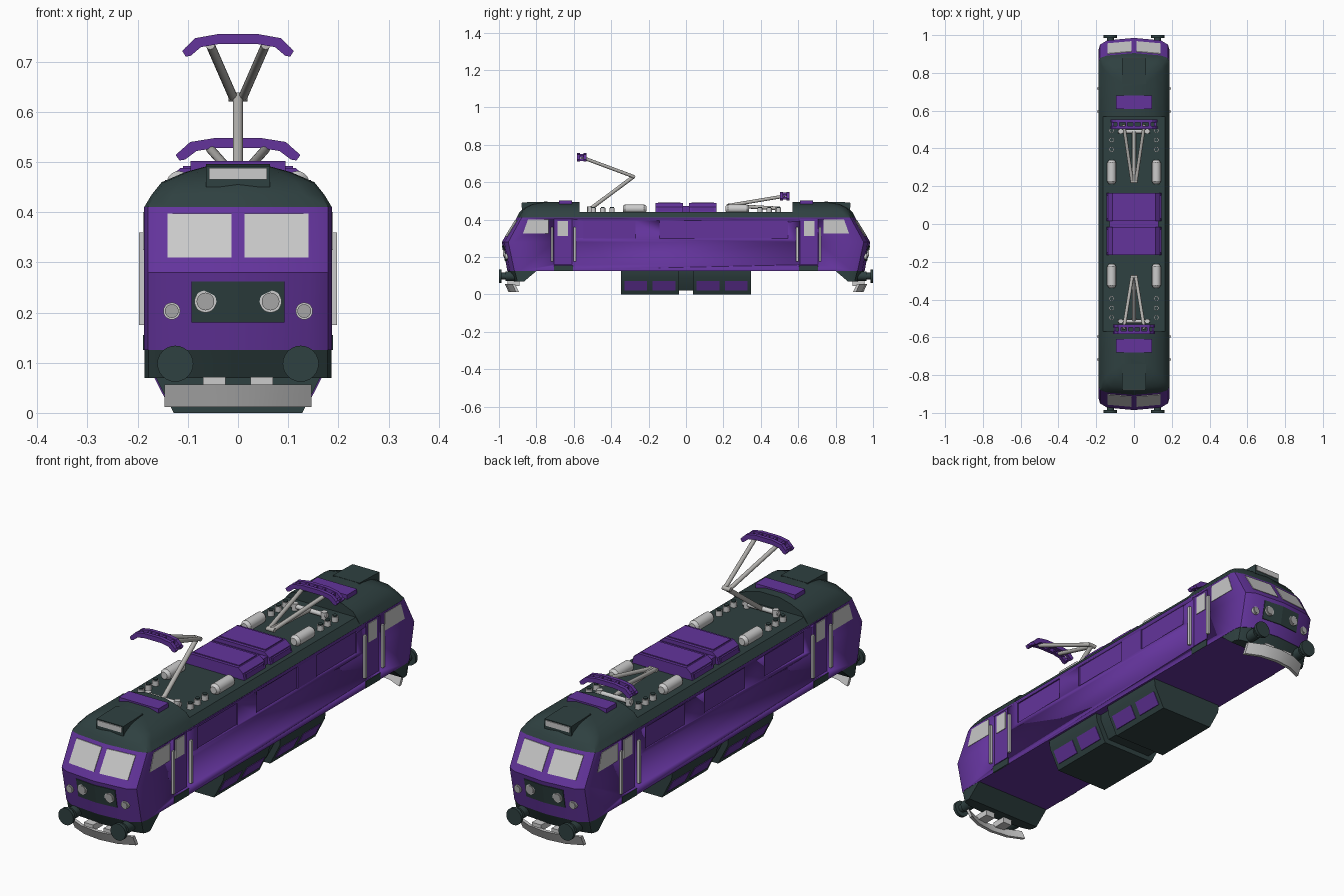
import bpy, bmesh, math
from mathutils import Vector

cube = bpy.data.objects.get("Cube")
if cube:
    bpy.data.objects.remove(cube, do_unlink=True)


def material(name, rgb, rough=0.6):
    m = bpy.data.materials.new(name)
    m.use_nodes = True
    m.diffuse_color = (*rgb, 1)
    bsdf = next(n for n in m.node_tree.nodes if n.type == "BSDF_PRINCIPLED")
    bsdf.inputs["Base Color"].default_value = (*rgb, 1)
    bsdf.inputs["Roughness"].default_value = rough
    return m


PURPLE = material("purple", (0.125, 0.034, 0.33))
GREEN = material("dark_green", (0.028, 0.052, 0.052))
LIGHT = material("light_grey", (0.6, 0.6, 0.6))
GLASS = material("window_grey", (0.58, 0.58, 0.58))
LAMP = material("lamp_grey", (0.38, 0.38, 0.38))
METAL = material("arm_grey", (0.45, 0.44, 0.42))


def finish(name, bm, mat, mirror=""):
    """Turn a bmesh into an object, mirrored over the named axes."""
    bmesh.ops.recalc_face_normals(bm, faces=bm.faces)
    me = bpy.data.meshes.new(name)
    bm.to_mesh(me)
    bm.free()
    me.materials.append(mat)
    me.shade_smooth()
    me.set_sharp_from_angle(angle=math.radians(32))
    ob = bpy.data.objects.new(name, me)
    bpy.context.collection.objects.link(ob)
    if mirror:
        mod = ob.modifiers.new("mirror", "MIRROR")
        mod.use_axis = ("x" in mirror, "y" in mirror, False)
        mod.use_mirror_merge = False
    return ob


def add_loft(bm, rings):
    loops = [[bm.verts.new(p) for p in r] for r in rings]
    n = len(loops[0])
    for a, b in zip(loops, loops[1:]):
        for i in range(n):
            bm.faces.new((a[i], a[(i + 1) % n], b[(i + 1) % n], b[i]))
    bm.faces.new(loops[0])
    bm.faces.new(loops[-1])


def loft(name, rings, mat, mirror=""):
    bm = bmesh.new()
    add_loft(bm, rings)
    return finish(name, bm, mat, mirror)


def prism_y(name, profile, y0, y1, mat, mirror=""):
    return loft(name, [[(x, y, z) for x, z in profile] for y in (y0, y1)], mat, mirror)


def box(name, x, y, z, mat, mirror=""):
    ring = [(x[0], z[0]), (x[1], z[0]), (x[1], z[1]), (x[0], z[1])]
    return prism_y(name, ring, *y, mat, mirror)


def tube(name, a, b, r, mat, mirror="", sides=16, r2=None):
    a, b = Vector(a), Vector(b)
    rot = (b - a).to_track_quat("Z", "Y")
    rings = [[p + rot @ Vector((q * math.cos(t), q * math.sin(t), 0))
              for t in (math.tau * i / sides for i in range(sides))]
             for p, q in ((a, r), (b, r2 or r))]
    return loft(name, rings, mat, mirror)


def both_sides(half):
    """Mirror a list of (x, y) from +x to -x, closing the outline."""
    return half + [(-x, y) for x, y in reversed(half) if x > 0]


def nose(w, yc, ys):
    """Rounded end outline from the side wall to the centre line."""
    return [(w, ys), (w * 0.96, ys + (yc - ys) * 0.42), (w * 0.76, yc - 0.013), (0, yc)]


# Body shell with a nose at both ends
LEVELS = [(0.125, 0.955, 0.89), (0.28, 0.985, 0.925), (0.41, 0.905, 0.86)]
shell = []
for z, yc, ys in LEVELS:
    end = both_sides(nose(0.187, yc, ys))
    shell.append([(x, y, z) for x, y in end] + [(x, -y, z) for x, y in reversed(end)])
body = loft("body", shell, PURPLE)

# Recessed side panels and doors
bm = bmesh.new()
for side in (-1, 1):
    for y0, y1, z0, z1 in [(-0.545, -0.27, 0.30, 0.395), (-0.142, 0.142, 0.30, 0.395),
                           (0.27, 0.545, 0.30, 0.395), (0.61, 0.705, 0.16, 0.403),
                           (-0.705, -0.61, 0.16, 0.403)]:
        add_loft(bm, [[(side * x, y0, z0), (side * x, y1, z0), (side * x, y1, z1),
                       (side * x, y0, z1)] for x in (0.181, 0.22)])
cutter = finish("panel_cutter", bm, PURPLE)
cutter.hide_render = True
cut = body.modifiers.new("recess", "BOOLEAN")
cut.operation, cut.solver, cut.object = "DIFFERENCE", "EXACT", cutter
bpy.context.view_layer.objects.active = body
bpy.ops.object.modifier_apply(modifier="recess")
bpy.data.objects.remove(cutter, do_unlink=True)

# Roof deck and raised cab roofs
prism_y("roof_deck", [(-0.187, 0.41), (0.187, 0.41), (0.165, 0.44), (-0.165, 0.44)],
        -0.575, 0.575, GREEN)
roof = [(0.41, 0.187, 0.905, 0.86), (0.435, 0.172, 0.893, 0.84), (0.46, 0.152, 0.872, 0.81),
        (0.48, 0.105, 0.835, 0.77), (0.495, 0.05, 0.77, 0.73)]
loft("cab_roof", [[(x, y, z) for x, y in both_sides([(w, 0.57)] + nose(w, yc, ys))]
                  for z, w, yc, ys in roof], GREEN, "y")
box("roof_hatch", (-0.095, 0.095), (0.61, 0.68), (0.47, 0.502), PURPLE, "y")
loft("headlight_box", [[(-w, y, 0.45), (w, y, 0.45), (w, y, z), (-w, y, z)]
                       for w, y, z in ((0.064, 0.876, 0.492), (0.064, 0.74, 0.496))], GREEN, "y")
box("headlight_strip", (-0.058, 0.058), (0.872, 0.88), (0.465, 0.488), LIGHT, "y")


# Thin plates that follow the sloping cab face
def face_y(x, z):
    i = 0 if z < 0.28 else 1
    (z0, y0, _), (z1, y1, _) = LEVELS[i], LEVELS[i + 1]
    return y0 + (y1 - y0) * (z - z0) / (z1 - z0) - 0.013 * x / 0.142


def face_plate(name, outline, mat):
    loft(name, [[(x, face_y(x, z) + d, z) for x, z in outline] for d in (-0.005, 0.003)],
         mat, "xy")


def rect(a0, a1, z0, z1):
    return [(a0, z0), (a1, z0), (a1, z1), (a0, z1)]


face_plate("windscreen", rect(0.013, 0.141, 0.31, 0.397), GLASS)
face_plate("lamp_panel", rect(0, 0.093, 0.18, 0.262), GREEN)
for name, x, z, r in (("main_lamp", 0.065, 0.222, 0.022), ("marker_lamp", 0.132, 0.203, 0.017)):
    y = face_y(x, z)
    tube(name + "_rim", (x, y - 0.02, z), (x, y + 0.007, z), r, LIGHT, "xy", 20)
    tube(name, (x, y, z), (x, y + 0.01, z), r * 0.8, LAMP, "xy", 20)


# Side windows, doors, steps and handrails
def side_plate(name, outline, x, mat):
    loft(name, [[(x + d, y, z) for y, z in outline] for d in (-0.006, 0.002)], mat, "xy")


side_plate("cab_side_window", [(0.735, 0.325), (0.872, 0.325), (0.845, 0.4), (0.735, 0.4)],
           0.187, GLASS)
side_plate("door_window", rect(0.63, 0.688, 0.312, 0.393), 0.182, GLASS)
side_plate("door_step", rect(0.605, 0.705, 0.125, 0.155), 0.187, GREEN)
for y in (0.595, 0.717):
    box("handrail", (0.185, 0.197), (y - 0.006, y + 0.006), (0.175, 0.36), LIGHT, "xy")

# Skirt, buffers and plough under each cab
loft("end_skirt", [[(x, y, z) for x, y in both_sides([(0.186, back)] + nose(0.186, yc, ys))]
                   for z, yc, ys, back in ((0.125, 0.953, 0.888, 0.80),
                                           (0.07, 0.925, 0.885, 0.865))], GREEN, "y")
tube("buffer_stem", (0.125, 0.9, 0.098), (0.125, 0.99, 0.098), 0.018, GREEN, "xy")
tube("buffer_collar", (0.125, 0.9, 0.098), (0.125, 0.965, 0.098), 0.025, GREEN, "xy")
tube("buffer_disc", (0.125, 0.986, 0.098), (0.125, 1.0, 0.098), 0.036, GREEN, "xy", 24)
front = both_sides([(0.147, 0.93), (0.08, 0.96), (0, 0.97)])
blade = front + [(x, y - 0.015) for x, y in reversed(front)]
loft("plough", [[(x, y - d, z) for x, y in blade] for z, d in ((0.057, 0), (0.012, 0.022))],
     LIGHT, "y")
box("plough_bracket", (0.025, 0.07), (0.89, 0.955), (0.045, 0.072), LIGHT, "xy")

# Equipment case under the floor
case = [(0.178, 0.126), (0.174, 0.09), (0.128, 0)]
prism_y("equipment_case", both_sides(case), 0.037, 0.347, GREEN, "y")
prism_y("case_link", both_sides([(x * 0.86, z * 0.82 + 0.022) for x, z in case]),
        -0.04, 0.04, GREEN)
for y0, y1 in ((0.055, 0.178), (0.208, 0.33)):
    loft("case_panel", [[(0.128 + z * 0.511 + d, y, z) for y, z in rect(y0, y1, 0.02, 0.073)]
                        for d in (-0.005, 0.003)], PURPLE, "xy")

# Roof ventilation covers with side grilles
hatch = both_sides([(0.145, 0.438), (0.138, 0.468), (0.115, 0.488)])
prism_y("roof_cover", hatch, 0.016, 0.163, PURPLE, "y")
box("cover_spine", (-0.13, 0.13), (-0.02, 0.02), (0.438, 0.472), PURPLE)
box("cover_top_plate", (-0.11, 0.11), (0.03, 0.15), (0.484, 0.492), PURPLE, "y")
box("cover_grille", (0.13, 0.146), (0.03, 0.15), (0.445, 0.464), PURPLE, "xy")

# Air tanks and insulators on the deck
tube("air_tank", (0.118, 0.225, 0.458), (0.118, 0.325, 0.458), 0.024, LIGHT, "xy", 20)
for y0, y1 in ((0.225, 0.212), (0.325, 0.338)):
    tube("tank_cap", (0.118, y0, 0.458), (0.118, y1, 0.458), 0.024, LIGHT, "xy", 20, 0.015)
for y in (0.395, 0.445, 0.495):
    tube("insulator", (0.118, y, 0.438), (0.118, y, 0.462), 0.014, LIGHT, "xy")
    tube("insulator_top", (0.118, y, 0.46), (0.118, y, 0.467), 0.01, GREEN, "xy")


# Current collectors: one raised, one folded
def collector(label, foot, knee, head, wide):
    (fy, fz), (ky, kz), (hy, hz) = foot, knee, head
    tube(label + "_lower_arm", (0, fy, fz), (0, ky, kz), 0.01, METAL)
    tube(label + "_knee", (-0.019, ky, kz), (0.019, ky, kz), 0.009, METAL)
    tube(label + "_base_bar", (-0.085, fy, 0.456), (0.085, fy, 0.456), 0.01, LIGHT)
    for x in (-0.07, 0.07):
        tube(label + "_base_post", (x, fy, 0.436), (x, fy, 0.47), 0.013, LIGHT)
    tube(label + "_upper_arm", (0.01, ky, kz), (0.055, hy, hz - 0.022), 0.009, METAL, "x")
    bow = both_sides([(x * wide, hz + z) for x, z in
                      ((0.04, 0), (0.085, -0.008), (0.111, -0.034), (0.104, -0.045))])
    under = both_sides([(x * wide, hz + z) for x, z in
                        ((0.04, -0.02), (0.074, -0.026), (0.094, -0.043))])
    profile = bow[:4] + under[2::-1] + under[:2:-1] + bow[4:]
    for d in (-0.018, 0.018):
        prism_y(label + "_bow", profile, hy + d - 0.008, hy + d + 0.008, PURPLE)
    for x, z in ((0.0, -0.01), (0.035, -0.01), (0.075, -0.017), (0.1, -0.034)):
        x *= wide
        box(label + "_bow_link", (x - 0.006, x + 0.006), (hy - 0.02, hy + 0.02),
            (hz + z - 0.007, hz + z + 0.007), PURPLE, "x")


collector("raised_collector", (-0.515, 0.455), (-0.28, 0.63), (-0.557, 0.755), 1.0)
collector("folded_collector", (0.49, 0.46), (0.225, 0.475), (0.528, 0.548), 1.12)
